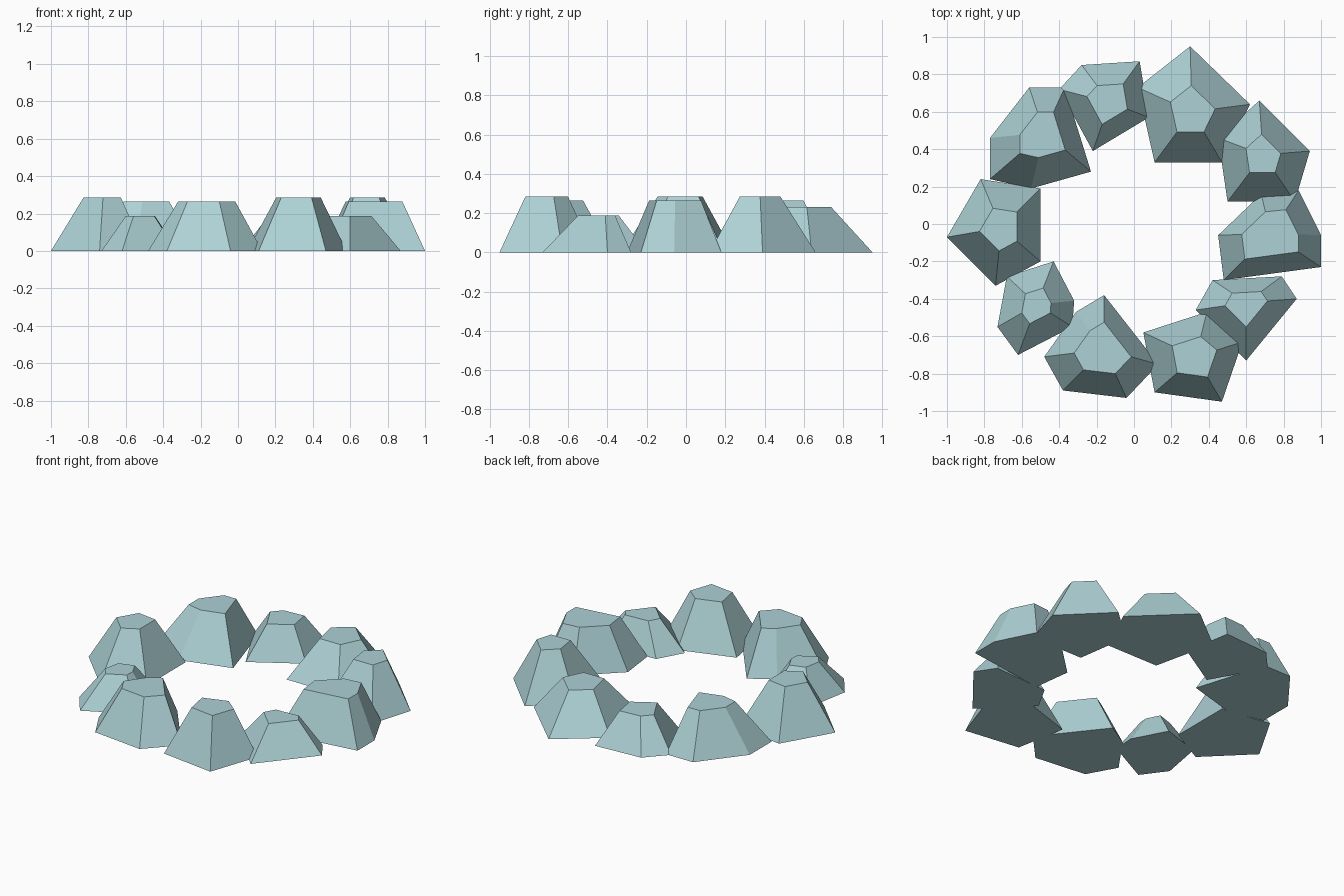
import bpy, bmesh

if "Cube" in bpy.data.objects:
    bpy.data.objects.remove(bpy.data.objects["Cube"])

mat = bpy.data.materials.new("pale_teal_stone")
mat.diffuse_color = (0.42, 0.64, 0.67, 1)
mat.use_nodes = True
mat.node_tree.nodes["Principled BSDF"].inputs["Base Color"].default_value = mat.diffuse_color


def rock(name, height, centre, scale, outline):
    """A tapered stone: ground outline shrunk towards a centre to form its flat top."""
    cx, cy = centre
    bm = bmesh.new()
    base = [bm.verts.new((x, y, 0)) for x, y in outline]
    top = [bm.verts.new((cx + scale * (x - cx), cy + scale * (y - cy), height))
           for x, y in outline]
    bm.faces.new(base)
    bm.faces.new(top)
    n = len(outline)
    for i in range(n):
        j = (i + 1) % n
        bm.faces.new((base[i], base[j], top[j], top[i]))
    bmesh.ops.recalc_face_normals(bm, faces=bm.faces)
    mesh = bpy.data.meshes.new(name)
    bm.to_mesh(mesh)
    bm.free()
    mesh.materials.append(mat)
    bpy.context.collection.objects.link(bpy.data.objects.new(name, mesh))


# Back and right of the ring
rock("rock_back_right", 0.23, (.31, .60), .40,
     [(.30, .95), (.62, .64), (.47, .33), (.11, .33), (.02, .73)])
rock("rock_right_back", 0.285, (.69, .37), .38,
     [(.67, .66), (.94, .39), (.86, .12), (.50, .12), (.45, .46)])
rock("rock_right", 0.265, (.73, -.05), .55,
     [(.48, -.30), (1, -.23), (1, -.06), (.88, .18), (.68, .16), (.45, -.06)])
rock("rock_right_front", 0.187, (.60, -.42), .42,
     [(.33, -.46), (.42, -.30), (.79, -.28), (.87, -.40), (.60, -.73)])

# Front of the ring
rock("rock_front_right", 0.285, (.33, -.71), .45,
     [(.05, -.58), (.39, -.47), (.58, -.63), (.47, -.95), (.11, -.90)])
rock("rock_front_left", 0.265, (-.16, -.67), .50,
     [(-.16, -.38), (.13, -.75), (-.04, -.93), (-.38, -.89), (-.48, -.71), (-.31, -.47)])

# Left and back of the ring
rock("rock_left_front", 0.187, (-.52, -.43), .38,
     [(-.43, -.20), (-.32, -.41), (-.33, -.55), (-.62, -.70), (-.73, -.55), (-.68, -.28)])
rock("rock_left", 0.285, (-.71, -.02), .40,
     [(-.82, .24), (-.50, .19), (-.50, -.20), (-.74, -.33), (-1, -.07)])
rock("rock_left_back", 0.265, (-.48, .49), .45,
     [(-.56, .73), (-.37, .73), (-.23, .28), (-.55, .19), (-.77, .24), (-.77, .46)])
rock("rock_back_left", 0.20, (-.13, .65), .45,
     [(-.28, .85), (.03, .87), (.08, .57), (-.22, .39), (-.40, .72)])
